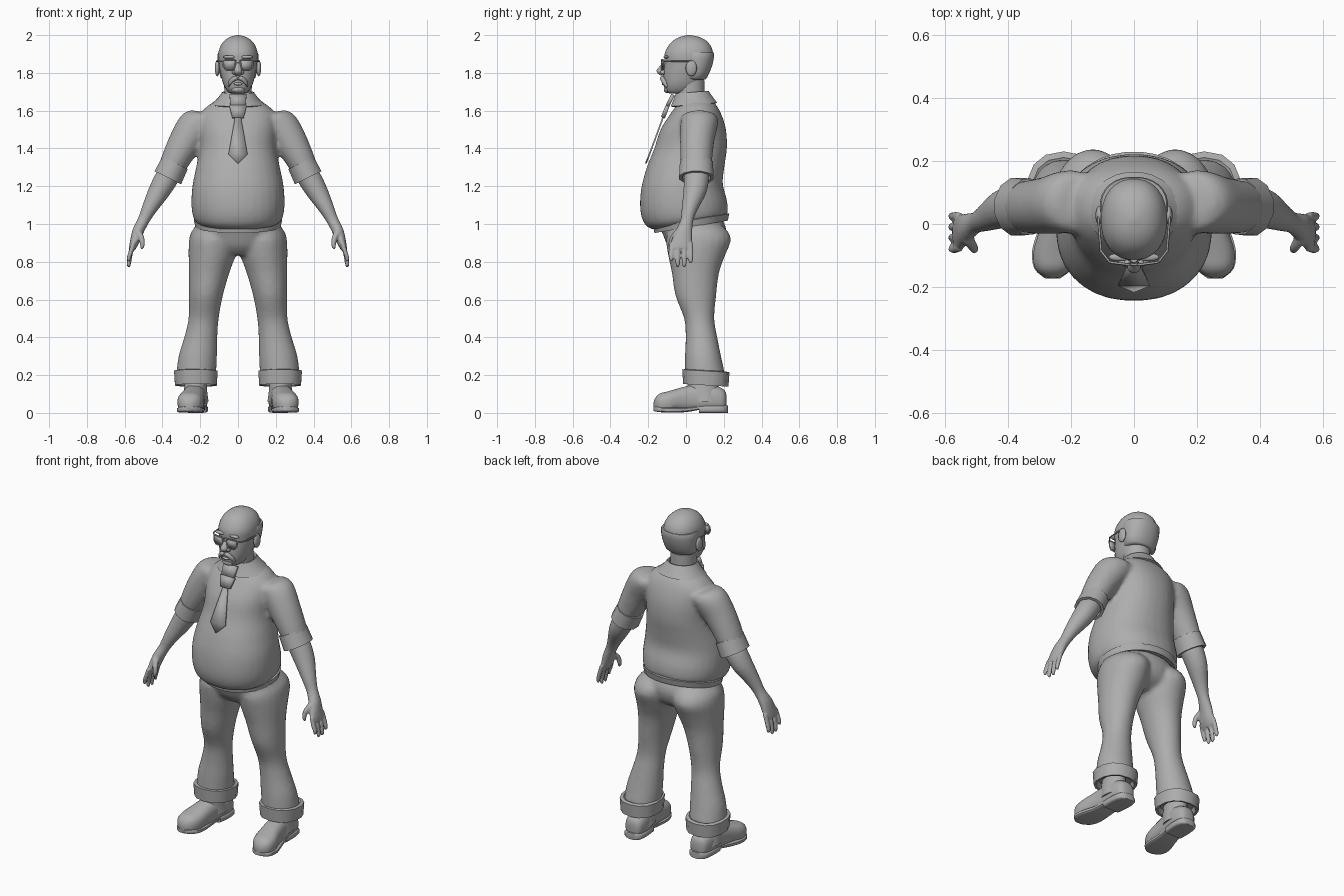
import bpy, bmesh, math
from mathutils import Vector

clay = bpy.data.materials.new("clay_grey")
clay.diffuse_color = (0.42, 0.42, 0.42, 1)
BOTH = (1, -1)


def finish(name, bm, angle=40):
    bmesh.ops.recalc_face_normals(bm, faces=bm.faces)
    me = bpy.data.meshes.new(name)
    bm.to_mesh(me)
    bm.free()
    ob = bpy.data.objects.new(name, me)
    bpy.context.collection.objects.link(ob)
    me.materials.append(clay)
    bpy.ops.object.select_all(action='DESELECT')
    bpy.context.view_layer.objects.active = ob
    ob.select_set(True)
    bpy.ops.object.shade_smooth_by_angle(angle=math.radians(angle))
    return ob


def spline(rows, steps):
    # Catmull-Rom through the given cross-sections
    out = []
    for i in range(len(rows) - 1):
        p = [rows[max(0, min(len(rows) - 1, i + k))] for k in (-1, 0, 1, 2)]
        for s in range(steps):
            t = s / steps
            out.append([0.5 * (2*b + (c-a)*t + (2*a-5*b+4*c-d)*t*t + (3*b-a-3*c+d)*t**3)
                        for a, b, c, d in zip(*p)])
    return out + [list(rows[-1])]


def loft(name, rows, u=(1, 0, 0), v=(0, 1, 0), n=20, steps=3, power=2.0,
         sides=(1,), floor=None, angle=40):
    # rows: centre x, y, z and the two radii along u and v
    bm = bmesh.new()
    u, v = Vector(u), Vector(v)
    for s in sides:
        rings = []
        for x, y, z, ru, rv in spline(rows, steps):
            ring = []
            for k in range(n):
                a = 2 * math.pi * (k + 0.5) / n
                c, d = math.cos(a), math.sin(a)
                p = Vector((x, y, z)) \
                    + u * math.copysign(abs(c) ** (2 / power), c) * max(ru, 0.002) \
                    + v * math.copysign(abs(d) ** (2 / power), d) * max(rv, 0.002)
                if floor is not None:
                    p.z = max(p.z, floor)
                ring.append(bm.verts.new((p.x * s, p.y, p.z)))
            rings.append(ring)
        for a, b in zip(rings, rings[1:]):
            for k in range(n):
                bm.faces.new((a[k], a[k-1], b[k-1], b[k]))
        bm.faces.new(rings[0])
        bm.faces.new(rings[-1])
    return finish(name, bm, angle)


def body(rows):
    # height, half width, front y, back y -> loft rows
    return [(0, (f + b) / 2, z, w, (b - f) / 2) for z, w, f, b in rows]


def fuse(name, parts, voxel, smooth):
    bpy.ops.object.select_all(action='DESELECT')
    for p in parts:
        p.select_set(True)
    ob = bpy.context.view_layer.objects.active = parts[0]
    bpy.ops.object.join()
    ob.name = name
    r = ob.modifiers.new("Fuse", 'REMESH')
    r.mode, r.voxel_size, r.use_smooth_shade = 'VOXEL', voxel, True
    m = ob.modifiers.new("Relax", 'SMOOTH')
    m.factor, m.iterations = 0.5, smooth
    return ob


def ball(name, c, r, sides=(1,)):
    bm = bmesh.new()
    for s in sides:
        g = bmesh.ops.create_uvsphere(bm, u_segments=14, v_segments=9, radius=1)
        for w in g["verts"]:
            w.co = Vector((s * (c[0] + w.co.x * r[0]), c[1] + w.co.y * r[1], c[2] + w.co.z * r[2]))
    return finish(name, bm, 60)


def plate(name, pts, thick, sides=(1,)):
    bm = bmesh.new()
    for s in sides:
        bm.faces.new([bm.verts.new((s * x, y, z)) for x, y, z in pts])
    ob = finish(name, bm)
    m = ob.modifiers.new("Thickness", 'SOLIDIFY')
    m.thickness, m.offset = thick, 0
    return ob


def wire(name, paths, r, closed=False):
    cu = bpy.data.curves.new(name, 'CURVE')
    cu.dimensions, cu.bevel_depth, cu.bevel_resolution = '3D', r, 1
    for pts in paths:
        sp = cu.splines.new('POLY')
        sp.points.add(len(pts) - 1)
        for q, p in zip(sp.points, pts):
            q.co = (*p, 1)
        sp.use_cyclic_u = closed
    cu.materials.append(clay)
    ob = bpy.data.objects.new(name, cu)
    bpy.context.collection.objects.link(ob)
    return ob


# Shirt: belly, chest and short sleeves
torso = loft("torso", body([
    (1.00, .21, -.165, .215), (1.03, .235, -.215, .222), (1.10, .247, -.242, .217),
    (1.20, .242, -.238, .195), (1.30, .222, -.208, .203), (1.40, .203, -.168, .217),
    (1.50, .205, -.135, .212), (1.58, .20, -.085, .188), (1.63, .155, -.05, .16),
    (1.66, .10, -.035, .13), (1.69, .07, -.03, .11)]), n=32, power=2.2)
for w in torso.data.vertices:
    w.co.z += 0.19 * w.co.y * max(0, min(1, (1.3 - w.co.z) / 0.3))
ARM_U, ARM_V = (.9, 0, .44), (0, 1, 0)
sleeve = loft("sleeve", [
    (.12, .07, 1.56, .05, .07), (.17, .07, 1.565, .085, .095), (.215, .07, 1.53, .098, .10),
    (.27, .06, 1.45, .09, .092), (.32, .055, 1.36, .079, .086), (.36, .055, 1.28, .068, .08)],
    ARM_U, ARM_V, sides=BOTH)
fuse("shirt", [torso, sleeve], .013, 4)

# Rolled sleeve cuffs
D = Vector((.44, 0, -.9))
C = Vector((.353, .055, 1.283))
loft("sleeve_cuff", [(*(C + D * t), r, r * 1.17) for t, r in
     ((-.03, .06), (-.045, .066), (-.045, .077), (.042, .081), (.042, .066), (.02, .06))],
     ARM_U, ARM_V, n=12, steps=1, sides=BOTH, angle=35)

# Bare forearms, palms, fingers and thumbs
parts = [loft("forearm", [
    (.35, .055, 1.29, .06, .065), (.385, .055, 1.23, .062, .066), (.425, .045, 1.16, .055, .06),
    (.47, .02, 1.08, .04, .043), (.50, .005, 1.02, .031, .034), (.53, -.012, .96, .03, .045),
    (.55, -.025, .90, .024, .056), (.563, -.028, .865, .016, .05)],
    ARM_U, ARM_V, sides=BOTH)]
for i, drop in enumerate((.80, .772, .77, .79)):
    y = -.075 + .033 * i
    parts.append(loft("finger", [
        (.553, y, .90, .013, .014), (.568, y * 1.05, .85, .013, .014),
        (.578, y * 1.05, drop + .02, .012, .012), (.577, y * 1.05, drop, .006, .006)],
        n=10, sides=BOTH))
parts.append(loft("thumb", [
    (.53, -.04, .965, .02, .02), (.512, -.07, .93, .016, .016),
    (.506, -.08, .89, .013, .013), (.51, -.083, .865, .006, .006)], n=10, sides=BOTH))
fuse("arms_and_hands", parts, .0065, 2)

# Trousers
hips = loft("hips", body([
    (1.03, .20, -.13, .19), (1.0, .222, -.145, .205), (.95, .238, -.125, .215),
    (.88, .19, -.095, .19), (.835, .09, -.05, .12)]), n=28)
legs = loft("legs", [
    (.12, .06, 1.0, .09, .12), (.125, .065, .96, .122, .158), (.132, .066, .91, .128, .172),
    (.138, .056, .83, .124, .15), (.153, .05, .74, .107, .125), (.17, .052, .62, .09, .108),
    (.182, .07, .50, .08, .08), (.197, .082, .40, .088, .084), (.213, .09, .30, .102, .096),
    (.222, .10, .20, .106, .108)], n=24, sides=BOTH)
fuse("trousers", [hips, legs], .013, 4)
loft("waistband", body([
    (1.0, .20, -.13, .19), (.985, .226, -.168, .222), (1.02, .234, -.175, .23),
    (1.03, .21, -.15, .2)]), v=(0, 1, .17), n=32, steps=1)

# Turned-up trouser cuffs
loft("trouser_cuff", [(.223, .105, z, r, r * 1.06) for z, r in
     ((.18, .09), (.148, .10), (.146, .113), (.222, .118), (.226, .10), (.22, .09))],
     v=(0, 1, -.06), n=14, steps=1, power=2.3, sides=BOTH, angle=35)

# Shoes with separate sole and heel
loft("ankle", [(.225, .10, .06, .07, .09), (.225, .09, .12, .062, .085), (.222, .09, .20, .055, .075)],
     sides=BOTH)
loft("shoe", [
    (.218, .215, .06, .02, .03), (.22, .20, .065, .05, .06), (.222, .14, .075, .062, .075),
    (.228, .06, .075, .06, .078), (.238, -.02, .07, .063, .066), (.25, -.09, .058, .07, .058),
    (.256, -.14, .052, .058, .05), (.258, -.165, .045, .03, .03), (.258, -.172, .04, .01, .01)],
    v=(0, 0, 1), power=2.5, floor=.022, sides=BOTH)
loft("sole", [
    (.228, .07, .026, .055, .010), (.238, 0, .017, .06, .013), (.25, -.08, .015, .073, .014),
    (.256, -.14, .018, .061, .014), (.258, -.172, .022, .025, .012)],
    v=(0, 0, 1), n=16, power=5, sides=BOTH)
loft("heel", [
    (.218, .222, .02, .022, .02), (.22, .205, .02, .054, .02), (.222, .14, .02, .063, .02),
    (.226, .07, .02, .058, .02)], v=(0, 0, 1), n=16, power=5, steps=2, sides=BOTH)

# Collar and neck
loft("neck", [(0, .025, 1.6, .075, .08), (0, .025, 1.68, .073, .075), (0, .02, 1.76, .075, .08)])
loft("collar", body([
    (1.66, .11, -.05, .13), (1.628, .135, -.07, .155), (1.632, .146, -.082, .166),
    (1.665, .108, -.068, .142), (1.698, .084, -.055, .12), (1.695, .076, -.045, .11),
    (1.66, .07, -.04, .1)]), v=(0, 1, .08), n=24, steps=1, angle=50)

# Tie: two-part knot and hanging blade
plate("tie_knot_top", [(-.045, -.068, 1.685), (.045, -.068, 1.685), (.04, -.098, 1.625),
                       (-.04, -.098, 1.625)], .02)
plate("tie_knot", [(-.046, -.098, 1.625), (.046, -.098, 1.625), (.03, -.122, 1.563),
                   (-.03, -.122, 1.563)], .022)
plate("tie_blade", [(-.016, -.122, 1.563), (.016, -.122, 1.563), (.05, -.193, 1.37),
                    (0, -.213, 1.32), (-.05, -.193, 1.37)], .008)

# Head and fringe of hair
loft("head", body([
    (1.69, .03, -.08, .0), (1.70, .053, -.106, .04), (1.74, .078, -.118, .08),
    (1.80, .094, -.118, .115), (1.85, .102, -.113, .136), (1.90, .105, -.114, .144),
    (1.94, .094, -.096, .133), (1.97, .073, -.07, .108), (1.99, .043, -.034, .07),
    (2.0, .008, .01, .025)]), n=28, power=2.2)
loft("hair_fringe", body([
    (1.765, .07, -.01, .10), (1.775, .093, -.02, .112), (1.84, .106, -.03, .14),
    (1.90, .108, -.035, .15), (1.907, .10, -.03, .143)]), n=28, power=2.2, steps=2)
ball("ears", (.11, .028, 1.825), (.013, .03, .043), BOTH)

# Face
loft("nose", [(0, -.112, 1.865, .011, .010), (0, -.122, 1.84, .013, .014),
              (0, -.135, 1.815, .021, .021), (0, -.132, 1.797, .020, .018),
              (0, -.12, 1.785, .01, .01)], n=12)
ball("nostrils", (.02, -.122, 1.803), (.013, .015, .012), BOTH)
loft("moustache", [(0, -.122, 1.772, .012, .014), (.02, -.125, 1.77, .013, .013),
                   (.042, -.115, 1.75, .012, .012), (.052, -.103, 1.728, .005, .006)],
     u=(.5, 0, .86), n=10, sides=BOTH)
ball("lower_lip", (0, -.118, 1.742), (.024, .01, .008))
ball("chin", (0, -.1, 1.712), (.035, .018, .018))
ball("brows", (.045, -.105, 1.884), (.036, .013, .009), BOTH)

# Glasses
rim = [(-.033, .022), (-.022, .027), (.022, .027), (.033, .02), (.031, -.01),
       (.018, -.027), (-.018, -.027), (-.03, -.012)]
lens = [(.046 + a, -.128 + .25 * max(0, a), 1.843 + b) for a, b in rim]
wire("glasses_rims", [[(s * x, y, z) for x, y, z in lens] for s in BOTH], .004, True)
plate("lenses", lens, .003, BOTH)
wire("glasses_bridge_and_arms", [[(-.015, -.128, 1.855), (.015, -.128, 1.855)]] +
     [[(s * .078, -.12, 1.86), (s * .105, -.085, 1.862), (s * .114, .03, 1.862)] for s in BOTH], .004)
